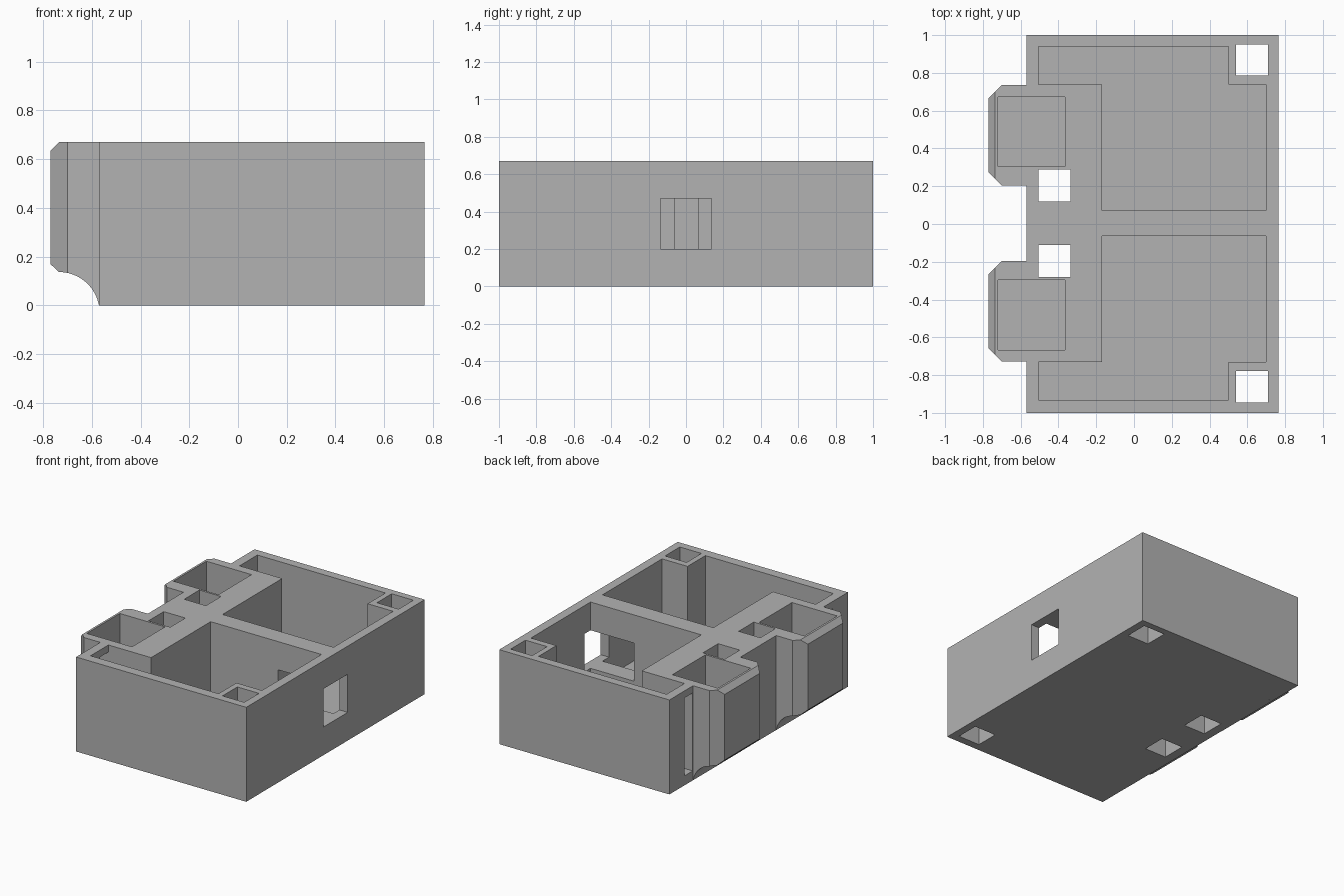
import bpy, bmesh, math
from mathutils import Vector

if "Cube" in bpy.data.objects:
    bpy.data.objects.remove(bpy.data.objects["Cube"])

TOP = 0.67      # height of the case
BACK = -0.57    # rear wall plane
FLOOR = 0.067   # floor thickness
MID = 0.0035    # mirror line of the compartments

grey = bpy.data.materials.new("matte grey")
grey.use_nodes = True
colour = (0.45, 0.45, 0.45, 1)
grey.diffuse_color = colour
grey.node_tree.nodes["Principled BSDF"].inputs["Base Color"].default_value = colour


def prism(name, points, offset, cuts=()):
    """Extrude a 3D outline by an offset, then trim it with (point, normal) planes."""
    bm = bmesh.new()
    face = bm.faces.new([bm.verts.new(p) for p in points])
    ext = bmesh.ops.extrude_face_region(bm, geom=[face])["geom"]
    bmesh.ops.translate(bm, vec=Vector(offset),
                        verts=[v for v in ext if isinstance(v, bmesh.types.BMVert)])
    for co, no in cuts:
        bmesh.ops.bisect_plane(bm, geom=bm.verts[:] + bm.edges[:] + bm.faces[:],
                               plane_co=co, plane_no=no, clear_outer=True)
        bmesh.ops.holes_fill(bm, edges=[e for e in bm.edges if e.is_boundary])
    bmesh.ops.recalc_face_normals(bm, faces=bm.faces)
    mesh = bpy.data.meshes.new(name)
    bm.to_mesh(mesh)
    bm.free()
    mesh.materials.append(grey)
    obj = bpy.data.objects.new(name, mesh)
    bpy.context.collection.objects.link(obj)
    return obj


def upright(name, outline, z0, z1):
    return prism(name, [(x, y, z0) for x, y in outline], (0, 0, z1 - z0))


def block(name, x0, x1, y0, y1, z0, z1):
    return upright(name, [(x0, y0), (x1, y0), (x1, y1), (x0, y1)], z0, z1)


def combine(target, tool, operation):
    """Apply a boolean and discard the tool."""
    mod = target.modifiers.new(operation.lower(), "BOOLEAN")
    mod.operation, mod.object, mod.solver = operation, tool, "EXACT"
    bpy.context.view_layer.objects.active = target
    bpy.ops.object.modifier_apply(modifier=mod.name)
    bpy.data.objects.remove(tool)


case = block("case_body", BACK, 0.765, -1, 1, 0, TOP)

# Side outline of a rear bay: chamfered back, scooped underside
bay_side = [(-0.45, 0), (-0.45, TOP), (-0.735, TOP), (-0.77, 0.635), (-0.77, 0.17)]
for i in range(17):
    a = math.radians(90 - i * 79.7 / 16)
    bay_side.append((-0.735 + 0.167 * math.cos(a), -0.03 + 0.167 * math.sin(a)))

# Large compartment outline, stepping round the corner shaft
room = [(-0.505, 0.935), (0.5, 0.935), (0.5, 0.735), (0.7, 0.735),
        (0.7, 0.067), (-0.17, 0.067), (-0.17, 0.735), (-0.505, 0.735)]

for s in (1, -1):
    def span(a, b):
        return sorted((MID + s * a, MID + s * b))

    # Rear bay with slanted vertical edges
    lo, hi = span(0.2, 0.732)
    bay = prism("rear_bay", [(x, lo, z) for x, z in bay_side], (0, hi - lo, 0),
                [((-0.70, lo, 0), (-1, -1, 0)), ((-0.70, hi, 0), (-1, 1, 0))])
    combine(case, bay, "UNION")

for s in (1, -1):
    # Compartments
    outline = [(x, MID + s * y) for x, y in room]
    combine(case, upright("room_cutter", outline, FLOOR, 1), "DIFFERENCE")
    combine(case, block("bay_cutter", -0.72, -0.365, *span(0.3, 0.67), 0.2, 1), "DIFFERENCE")
    # Square shafts through the whole case
    combine(case, block("corner_shaft_cutter", 0.54, 0.71, *span(0.782, 0.948), -1, 1), "DIFFERENCE")
    combine(case, block("inner_shaft_cutter", -0.505, -0.335, *span(0.115, 0.285), -1, 1), "DIFFERENCE")
    # Slot in the rear wall beside the bay
    combine(case, block("slot_cutter", -0.65, -0.45, *span(0.735, 0.83), FLOOR, 0.62), "DIFFERENCE")

# Window through the side wall and the end of the dividing wall
combine(case, block("window_cutter", 0.36, 1, -0.137, 0.137, 0.2, 0.47), "DIFFERENCE")

# Smooth the scooped undersides only
bpy.ops.object.select_all(action="DESELECT")
case.select_set(True)
bpy.ops.object.shade_smooth_by_angle(angle=math.radians(20))
